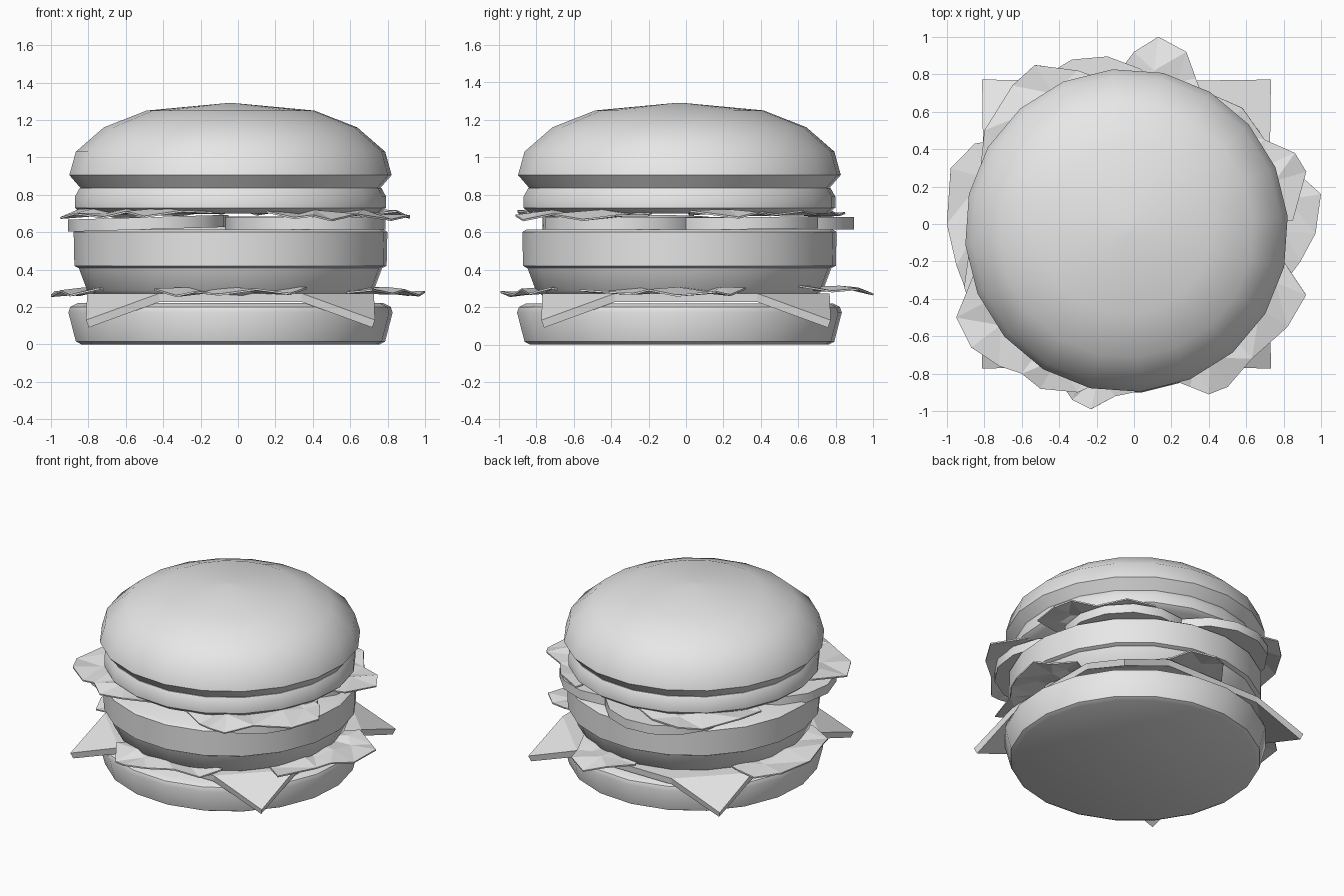
import bpy, bmesh, math
from mathutils import Vector

cube = bpy.data.objects.get("Cube")
if cube:
    bpy.data.objects.remove(cube, do_unlink=True)

CX, CY = -0.04, -0.035
grey = bpy.data.materials.new("plain grey")
grey.use_nodes = True
grey.diffuse_color = (0.8, 0.8, 0.8, 1)
grey.node_tree.nodes["Principled BSDF"].inputs["Base Color"].default_value = (0.8, 0.8, 0.8, 1)


def finish(name, bm, smooth=None):
    """Turn a bmesh into a named object with the shared material."""
    bmesh.ops.recalc_face_normals(bm, faces=bm.faces)
    mesh = bpy.data.meshes.new(name)
    bm.to_mesh(mesh)
    bm.free()
    mesh.materials.append(grey)
    obj = bpy.data.objects.new(name, mesh)
    bpy.context.collection.objects.link(obj)
    if smooth:
        bpy.ops.object.select_all(action='DESELECT')
        obj.select_set(True)
        bpy.context.view_layer.objects.active = obj
        bpy.ops.object.shade_smooth_by_angle(angle=math.radians(smooth))
    return obj


def lathe(name, profile, sides=20, centre=(CX, CY), smooth=42, tilt=(0, 0)):
    """Closed round layer from (radius, height) points, bottom to top."""
    bm = bmesh.new()
    rings = []
    for r, z in profile:
        ring = []
        for i in range(sides):
            a = math.tau * i / sides + math.radians(5)
            dx, dy = r * math.cos(a), r * math.sin(a)
            ring.append(bm.verts.new((centre[0] + dx, centre[1] + dy,
                                      z + tilt[0] * dx + tilt[1] * dy)))
        rings.append(ring)
    for low, high in zip(rings, rings[1:]):
        for i in range(sides):
            j = (i + 1) % sides
            bm.faces.new((low[i], low[j], high[j], high[i]))
    bm.faces.new(rings[0])
    bm.faces.new(rings[-1])
    return finish(name, bm, smooth)


def thicken(obj, amount):
    mod = obj.modifiers.new("thickness", 'SOLIDIFY')
    mod.thickness = amount
    mod.offset = 0


def leaf(name, height, outline, wave=0.012, droop=0.1):
    """Thin wavy leaf: outer rim, folded middle and a tucked-in inner edge."""
    bm = bmesh.new()
    rows = []
    for k, scale in enumerate((1, 0.82, 0.55)):
        row = []
        for i, (x, y) in enumerate(outline):
            p = Vector((x, y)) * scale
            ripple = wave * (-1) ** (i + k) if k < 2 else 0
            sag = droop * max(0, p.length - 0.8)
            row.append(bm.verts.new((p.x, p.y, height + ripple - sag)))
        rows.append(row)
    for outer, inner in zip(rows, rows[1:]):
        for i in range(len(outer) - 1):
            bm.faces.new((outer[i], outer[i + 1], inner[i + 1], inner[i]))
    bmesh.ops.triangulate(bm, faces=bm.faces)
    thicken(finish(name, bm), 0.01)


# Bun halves and round fillings
lathe("bottom_bun", [(0.8, 0), (0.83, 0.015), (0.87, 0.17), (0.86, 0.2), (0.82, 0.22)])
lathe("lower_patty", [(0.72, 0.25), (0.77, 0.29), (0.815, 0.41)])
lathe("main_patty", [(0.8, 0.4), (0.838, 0.42), (0.842, 0.6), (0.82, 0.615)])
lathe("middle_bun", [(0.8, 0.7), (0.835, 0.73), (0.835, 0.79), (0.81, 0.835)])
lathe("top_bun", [(0.8, 0.83), (0.865, 0.905), (0.83, 1.03), (0.68, 1.16),
                  (0.45, 1.25), (0.02, 1.29)])

# Sliced vegetable rounds resting on the patty
slices = [((0.36, -0.34), (0, 0)), ((0.3, 0.28), (0, 0.01)),
          ((-0.2, 0.47), (0, 0)), ((-0.48, -0.3), (0.03, 0))]
for n, (spot, tilt) in enumerate(slices):
    lathe("tomato_slice_%d" % (n + 1), [(0.43, 0.615), (0.43, 0.68)], 14, spot, 30, tilt)

# Square cheese sheet with its four corners folded down
bm = bmesh.new()
half, fold = 0.765, 0.38
rim, corners = [], []
for sx, sy in ((1, 1), (-1, 1), (-1, -1), (1, -1)):
    ends = [(sx * half, sy * fold), (sx * fold, sy * half)]
    if sx * sy < 0:
        ends.reverse()
    pair = [bm.verts.new((x + CX, y, 0.25)) for x, y in ends]
    tip = bm.verts.new((sx * half + CX, sy * half, 0.11))
    rim += pair
    bm.faces.new((pair[0], tip, pair[1]))
bm.faces.new(rim)
thicken(finish("cheese_sheet", bm), 0.045)

# Lower lettuce, one leaf to each side
leaf("lower_leaf_front", 0.29, [(-0.45, -0.76), (-0.33, -0.94), (-0.23, -0.99), (-0.1, -0.92),
                                (0.1, -0.88), (0.28, -0.84), (0.37, -0.72)])
leaf("lower_leaf_left", 0.29, [(0.72, -0.57), (0.83, -0.28), (0.89, -0.2), (0.97, -0.05),
                               (1.0, 0.16), (0.91, 0.24), (0.76, 0.32)])
leaf("lower_leaf_back", 0.3, [(0.4, 0.6), (0.33, 0.78), (0.28, 0.92), (0.13, 1.0),
                              (0, 0.92), (-0.12, 0.76)])
leaf("lower_leaf_right", 0.29, [(-0.72, 0.45), (-0.85, 0.43), (-0.98, 0.3), (-1.0, 0),
                                (-0.95, -0.22), (-0.9, -0.35), (-0.74, -0.4)])

# Upper lettuce, one leaf to each diagonal
leaf("upper_leaf_front_left", 0.705, [(0.12, -0.8), (0.3, -0.87), (0.4, -0.91), (0.5, -0.87),
                                      (0.63, -0.72), (0.82, -0.55), (0.92, -0.38), (0.8, -0.2)],
     droop=0.15)
leaf("upper_leaf_front_right", 0.715, [(-0.85, -0.25), (-0.95, -0.5), (-0.87, -0.66), (-0.72, -0.76),
                                       (-0.6, -0.8), (-0.5, -0.88), (-0.3, -0.9), (-0.08, -0.8)])
leaf("upper_leaf_back_right", 0.71, [(-0.1, 0.75), (-0.3, 0.82), (-0.53, 0.85), (-0.65, 0.74),
                                     (-0.8, 0.5), (-0.82, 0.3)])
leaf("upper_leaf_back_left", 0.705, [(0.85, 0.02), (0.92, 0.28), (0.86, 0.38), (0.7, 0.45),
                                     (0.58, 0.62), (0.4, 0.7)])
